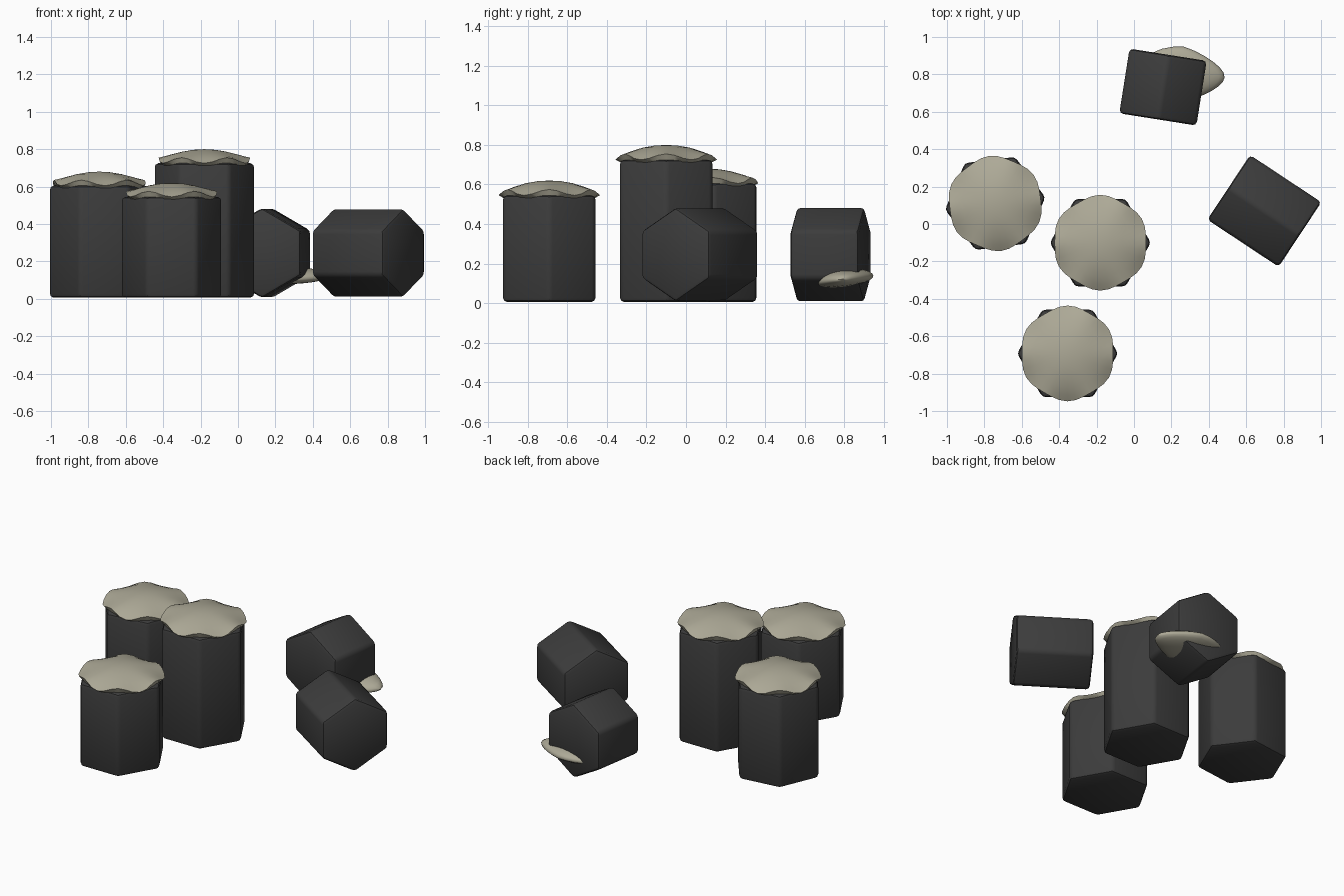
import bpy, bmesh, math
from mathutils import Matrix, Vector

if "Cube" in bpy.data.objects:
    bpy.data.objects.remove(bpy.data.objects["Cube"])


def material(name, rgb):
    m = bpy.data.materials.new(name)
    m.use_nodes = True
    colour = (*rgb, 1)
    m.diffuse_color = colour
    m.node_tree.nodes["Principled BSDF"].inputs["Base Color"].default_value = colour
    return m


stone = material("dark stone", (0.045, 0.045, 0.045))
snow = material("pale moss", (0.42, 0.40, 0.31))


def finish(bm, name, mat, angle):
    bmesh.ops.recalc_face_normals(bm, faces=bm.faces)
    mesh = bpy.data.meshes.new(name)
    bm.to_mesh(mesh)
    bm.free()
    mesh.materials.append(mat)
    ob = bpy.data.objects.new(name, mesh)
    bpy.context.collection.objects.link(ob)
    bpy.ops.object.select_all(action='DESELECT')
    ob.select_set(True)
    bpy.context.view_layer.objects.active = ob
    bpy.ops.object.shade_smooth_by_angle(angle=math.radians(angle))
    return ob


def hex_column(name, radius, length, matrix):
    """Six-sided prism along local z with a corner on local x, softened edges."""
    bm = bmesh.new()
    bmesh.ops.create_cone(bm, cap_ends=True, segments=6, radius1=radius,
                          radius2=radius, depth=length)
    # put a corner exactly on +x whatever the primitive's start angle
    v = bm.verts[:][0].co
    bmesh.ops.rotate(bm, verts=bm.verts, matrix=Matrix.Rotation(-math.atan2(v.y, v.x), 3, 'Z'))
    bmesh.ops.bevel(bm, geom=bm.edges[:], offset=0.02, segments=2,
                    profile=0.5, affect='EDGES')
    bm.transform(matrix)
    return finish(bm, name, stone, 35)


def cap(name, x, y, top, turn):
    """Shallow dome whose rim rises at the corners of the column below."""
    rings = [(0.06, 0.0), (0.12, 0.0), (0.18, 0.15), (0.22, 0.5), (0.25, 1.0)]
    bm = bmesh.new()
    count = 36
    loops = []
    for r, wave in rings:
        loop = []
        for i in range(count):
            a = i * math.tau / count
            c = math.cos(6 * a)
            z = top - 0.06 * (r / 0.25) ** 2 + 0.015 * wave * c
            rr = r - 0.006 * wave * c
            loop.append(bm.verts.new((rr * math.cos(a), rr * math.sin(a), z)))
        loops.append(loop)
    # underside slopes in to meet the stone
    loops.append([bm.verts.new((0.228 * math.cos(i * math.tau / count),
                                0.228 * math.sin(i * math.tau / count),
                                top - 0.09)) for i in range(count)])
    for lo, hi in zip(loops, loops[1:]):
        for i in range(count):
            j = (i + 1) % count
            bm.faces.new((lo[i], lo[j], hi[j], hi[i]))
    peak = bm.verts.new((0, 0, top))
    for i in range(count):
        bm.faces.new((peak, loops[0][i], loops[0][(i + 1) % count]))
    bm.faces.new(loops[-1])
    bm.transform(Matrix.Translation((x, y, 0)) @ Matrix.Rotation(math.radians(turn), 4, 'Z'))
    return finish(bm, name, snow, 40)


# standing columns with their caps: name, x, y, stone top, cap top, turn
for label, x, y, height, top, turn in [
        ("tall", -0.18, -0.1, 0.725, 0.80, 0),
        ("left", -0.742, 0.11, 0.605, 0.68, 7),
        ("front", -0.355, -0.692, 0.545, 0.62, 0)]:
    place = (Matrix.Translation((x, y, height / 2 + 0.003))
             @ Matrix.Rotation(math.radians(turn), 4, 'Z'))
    hex_column(label + "_column", 0.27, height - 0.006, place)
    cap(label + "_column_cap", x, y, top, turn)

# fallen columns lie with a corner up: name, x, y, length, radius, heading
for label, x, y, length, radius, heading in [
        ("back", 0.155, 0.732, 0.35, 0.241, 81),
        ("side", 0.697, 0.07, 0.457, 0.239, -33.5)]:
    place = (Matrix.Translation((x, y, 0.245))
             @ Matrix.Rotation(math.radians(heading), 4, 'Z')
             @ Matrix.Rotation(math.radians(90), 4, 'Y'))
    hex_column(label + "_fallen_column", radius, length, place)

# flat growth on the side of the back fallen column
bm = bmesh.new()
bmesh.ops.create_uvsphere(bm, u_segments=24, v_segments=12, radius=1)
for v in bm.verts:
    taper = 1 - 0.35 * max(v.co.x, 0)
    thick = 0.05 if v.co.z > 0 else 0.038
    v.co = Vector((v.co.x * 0.23, v.co.y * 0.15 * taper, v.co.z * thick))
bm.transform(Matrix.Translation((0.255, 0.8, 0.12)) @ Matrix.Rotation(math.radians(-4), 4, 'Z')
             @ Matrix.Rotation(math.radians(7), 4, 'X'))
finish(bm, "shelf_growth", snow, 60)
